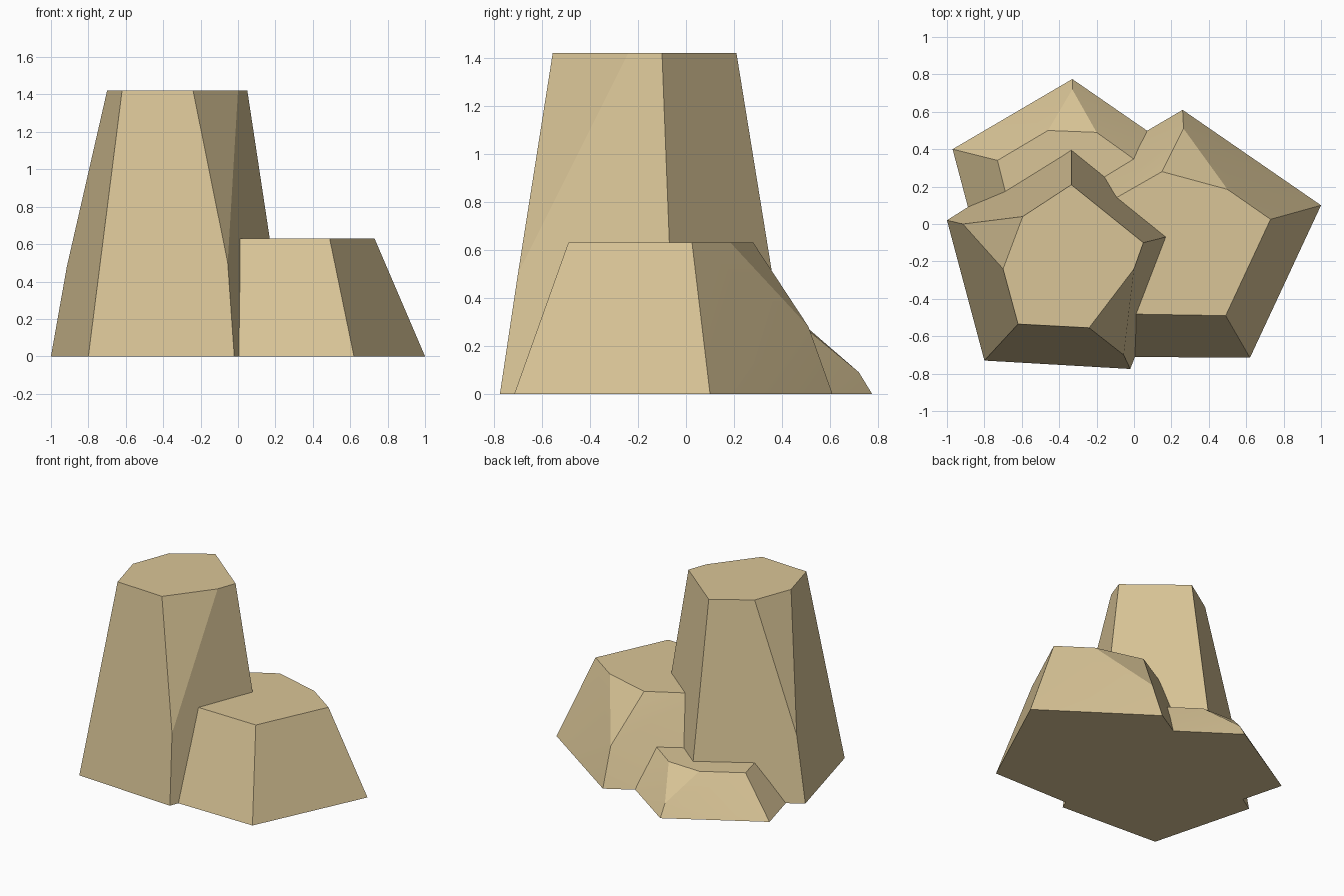
import bpy
import bmesh
import math

# Remove the default object
default_cube = bpy.data.objects.get("Cube")
if default_cube:
    bpy.data.objects.remove(default_cube, do_unlink=True)

# Single sandstone colour
sandstone = bpy.data.materials.new("sandstone")
sandstone.use_nodes = True
colour = (0.70, 0.56, 0.31, 1)
sandstone.diffuse_color = colour
shader = sandstone.node_tree.nodes["Principled BSDF"]
shader.inputs["Base Color"].default_value = colour
shader.inputs["Roughness"].default_value = 0.9


def make_rock(name, height, base, corners, top):
    """Faceted rock: ground outline, split corner points and a flat top."""
    points = [(x, y, 0) for x, y in base]
    points += corners
    points += [(x, y, height) for x, y in top]

    bm = bmesh.new()
    for point in points:
        bm.verts.new(point)
    hull = bmesh.ops.convex_hull(bm, input=bm.verts[:])
    unused = {v for v in hull["geom_interior"] + hull["geom_unused"]
              if isinstance(v, bmesh.types.BMVert)}
    if unused:
        bmesh.ops.delete(bm, geom=list(unused), context="VERTS")
    bmesh.ops.dissolve_limit(bm, angle_limit=math.radians(2),
                             verts=bm.verts[:], edges=bm.edges[:])
    bmesh.ops.recalc_face_normals(bm, faces=bm.faces[:])

    mesh = bpy.data.meshes.new(name)
    bm.to_mesh(mesh)
    bm.free()
    mesh.materials.append(sandstone)
    rock = bpy.data.objects.new(name, mesh)
    bpy.context.collection.objects.link(rock)

    # Soften only the very shallow creases
    bpy.ops.object.select_all(action="DESELECT")
    rock.select_set(True)
    bpy.context.view_layer.objects.active = rock
    bpy.ops.object.shade_smooth_by_angle(angle=math.radians(15))
    return rock


# Tall pillar at the front right
make_rock(
    "tall_rock", 1.42,
    base=[(-0.8, -0.73), (-0.02, -0.775), (0.265, -0.045),
          (-0.335, 0.44), (-1, 0.02)],
    corners=[(-0.055, -0.7, 0.5), (-0.915, 0, 0.48)],
    top=[(-0.62, -0.535), (-0.24, -0.555), (0, -0.24), (0.05, -0.1),
         (-0.335, 0.21), (-0.595, 0.04), (-0.7, -0.24)])

# Medium block on the left
make_rock(
    "medium_rock", 0.63,
    base=[(-0.12, -0.71), (0.62, -0.715), (1, 0.1),
          (0.26, 0.61), (-0.32, 0.27)],
    corners=[(0.265, 0.51, 0.28)],
    top=[(-0.1, -0.48), (0.49, -0.49), (0.73, 0.025),
         (0.5, 0.185), (0.15, 0.28), (-0.2, 0.08)])

# Low ledge at the back
make_rock(
    "low_rock", 0.28,
    base=[(-0.97, 0.4), (-0.33, 0.775), (0.3, 0.34),
          (0.1, -0.2), (-0.8, -0.24)],
    corners=[(-0.33, 0.72, 0.09)],
    top=[(-0.73, 0.34), (-0.46, 0.5), (-0.2, 0.49),
         (0.1, 0.275), (0, -0.1), (-0.62, -0.1)])
